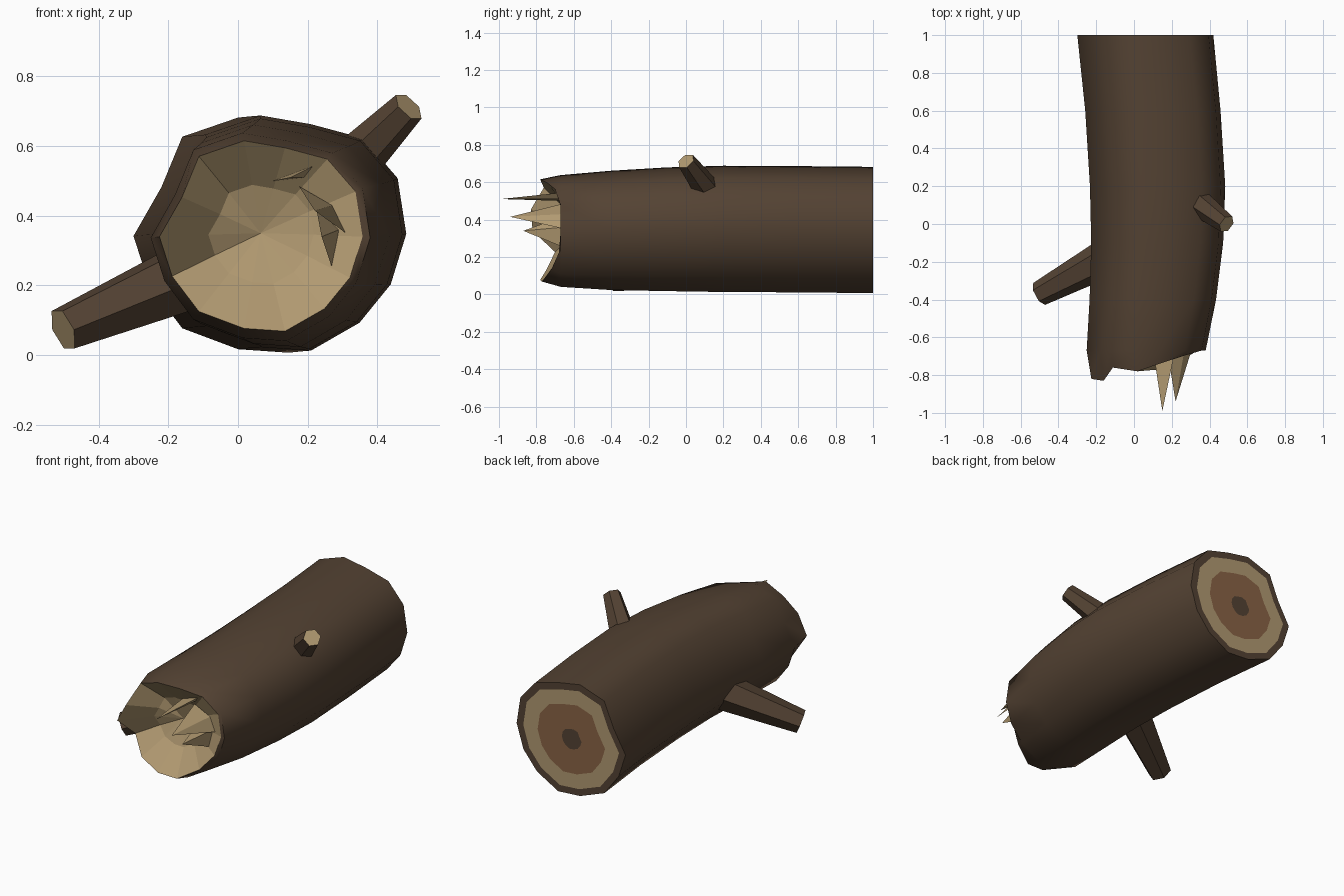
import bpy, bmesh, math
from mathutils import Vector

cube = bpy.data.objects.get("Cube")
if cube:
    bpy.data.objects.remove(cube, do_unlink=True)


def material(name, rgb):
    m = bpy.data.materials.new(name)
    m.use_nodes = True
    m.diffuse_color = (*rgb, 1)
    m.node_tree.nodes["Principled BSDF"].inputs["Base Color"].default_value = (*rgb, 1)
    return m


MATS = [material("bark", (0.088, 0.055, 0.033)),
        material("pale_wood", (0.44, 0.32, 0.165)),
        material("heartwood", (0.25, 0.125, 0.06))]
BARK, PALE, HEART = range(3)


def finish(name, bm, sharp_angle):
    """Smooth the bark, keep the bare wood faceted, and make the object."""
    bmesh.ops.recalc_face_normals(bm, faces=bm.faces)
    for f in bm.faces:
        f.smooth = f.material_index == BARK
    for e in bm.edges:
        e.smooth = e.calc_face_angle(0) < math.radians(sharp_angle)
    mesh = bpy.data.meshes.new(name)
    bm.to_mesh(mesh)
    bm.free()
    for m in MATS:
        mesh.materials.append(m)
    ob = bpy.data.objects.new(name, mesh)
    bpy.context.collection.objects.link(ob)
    return ob


def bridge(bm, a, b, mat):
    n = len(a)
    for i in range(n):
        j = (i + 1) % n
        bm.faces.new((a[i], a[j], b[j], b[i])).material_index = mat


def fan(bm, ring, centre, mat):
    c = bm.verts.new(centre)
    for i in range(len(ring)):
        bm.faces.new((ring[i], ring[(i + 1) % len(ring)], c)).material_index = mat


# Lumpy trunk cross-section, as offsets from the trunk's middle line
PROFILE = [(.365, 0), (.34, .16), (.24, .275), (.09, .315), (-.055, .34), (-.215, .285),
           (-.275, .14), (-.355, 0), (-.31, -.14), (-.215, -.265), (-.055, -.325),
           (.09, -.335), (.23, -.255), (.32, -.145)]
# Stations: y, middle x, middle z, width scale, height scale
STATIONS = [(1, .055, .342, 1, 1), (.6, .095, .346, .995, 1), (.2, .12, .348, .995, 1),
            (-.1, .118, .346, .97, .98), (-.4, .095, .34, .93, .945),
            (-.67, .06, .337, .875, .885)]
# Ragged front edge: y of each rim point
RIM_Y = [-.67, -.67, -.70, -.74, -.78, -.76, -.83, -.82, -.70, -.75, -.78, -.77, -.72, -.68]

# Trunk: bark skin
bm = bmesh.new()


def ring(x, z, sx, sz, ys):
    return [bm.verts.new((x + px * sx, y, z + pz * sz)) for (px, pz), y in zip(PROFILE, ys)]


N = len(PROFILE)
skin = [ring(x, z, sx, sz, [y] * N) for y, x, z, sx, sz in STATIONS]
for a, b in zip(skin, skin[1:]):
    bridge(bm, a, b, BARK)

# Broken front end: bark lip, then a hollow of splintered wood
rim = ring(.062, .34, .81, .81, RIM_Y)
hollow = ring(.064, .346, .42, .42, [-.645 + .25 * (y + .72) for y in RIM_Y])
bridge(bm, skin[-1], rim, BARK)
bridge(bm, rim, hollow, PALE)
fan(bm, hollow, (.065, -.61, .35), PALE)

# Sawn back end: bark, pale ring, heartwood and dark core
inner = skin[0]
for scale, mat in ((.88, BARK), (.62, PALE), (.18, HEART)):
    nxt = ring(.055, .342, scale, scale, [1] * N)
    bridge(bm, inner, nxt, mat)
    inner = nxt
fan(bm, inner, (.055, 1, .342), BARK)
finish("trunk", bm, 50)


# Branch stubs: tapered hexagons with a bare cut end
def branch(name, base, tip, r_base, r_tip):
    base, tip = Vector(base), Vector(tip)
    turn = (tip - base).to_track_quat('Z', 'Y')
    bm = bmesh.new()

    def hexagon(centre, r):
        angles = [math.tau * i / 6 for i in range(6)]
        return [bm.verts.new(centre + turn @ Vector((r * math.cos(a), r * math.sin(a), 0)))
                for a in angles]

    low, high = hexagon(base, r_base), hexagon(tip, r_tip)
    bridge(bm, low, high, BARK)
    bm.faces.new(low).material_index = BARK
    bm.faces.new(high).material_index = PALE
    finish(name, bm, 30)


branch("left_branch", (.29, .15, .51), (.49, 0, .713), .08, .05)
branch("right_branch", (-.12, -.165, .235), (-.502, -.37, .073), .105, .066)


# Splinters: thin three-sided spikes rising from the hollow
def splinter(name, tip, *base):
    bm = bmesh.new()
    corners = [bm.verts.new(p) for p in base]
    bm.faces.new(corners).material_index = PALE
    fan(bm, corners, tip, PALE)
    finish(name, bm, 30)


splinter("splinter_top", (.15, -.99, .51), (.10, -.66, .50), (.22, -.66, .545), (.19, -.66, .51))
splinter("splinter_middle", (.22, -.94, .415), (.175, -.66, .485), (.31, -.65, .35), (.27, -.65, .43))
splinter("splinter_low", (.24, -.87, .34), (.225, -.65, .42), (.27, -.65, .25), (.29, -.65, .36))
